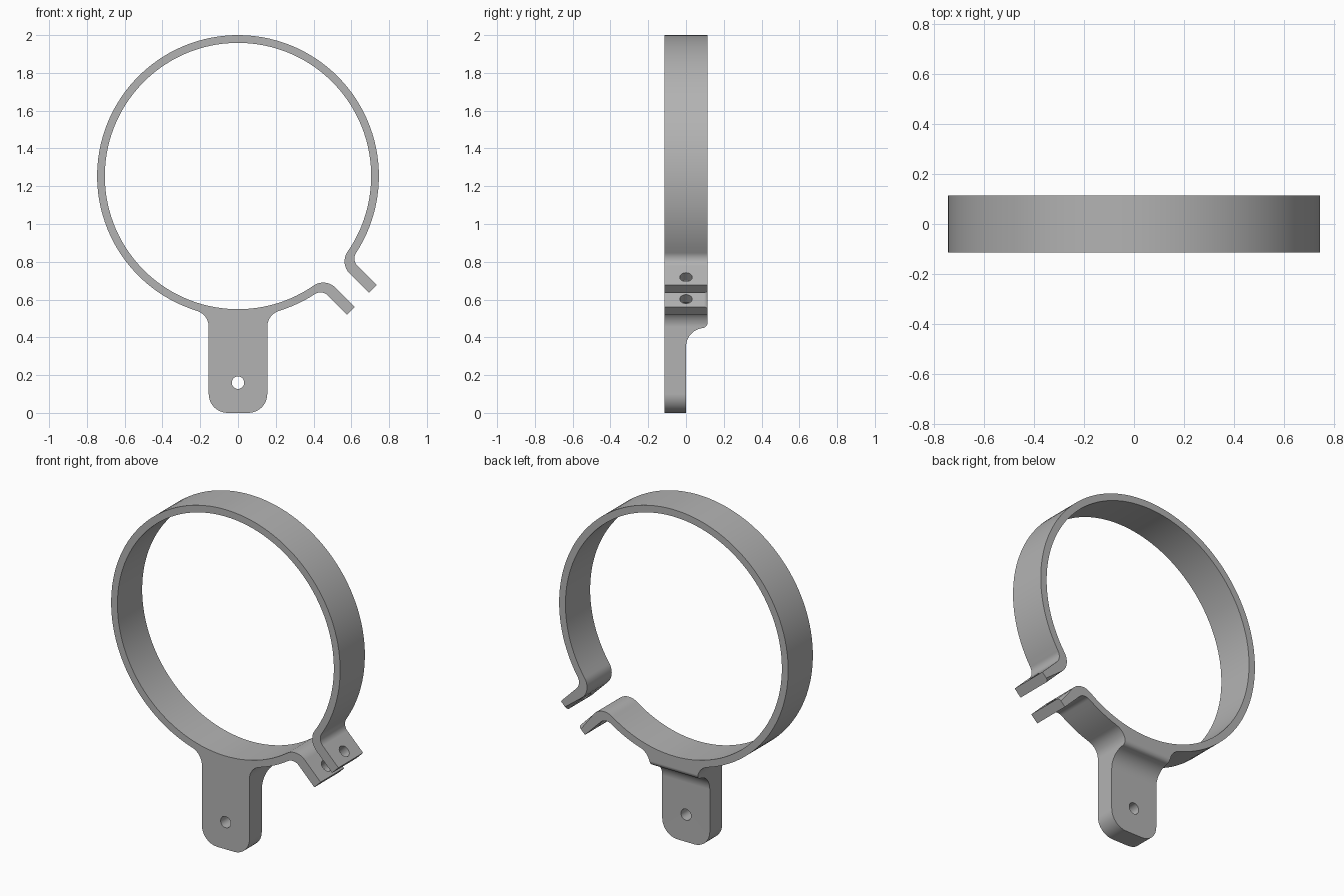
import bpy, bmesh
from math import sin, cos, pi, sqrt, atan2, radians, ceil
from mathutils import Vector, Matrix

cube = bpy.data.objects.get("Cube")
if cube:
    bpy.data.objects.remove(cube)

CZ = 1.254                    # ring centre height
R_OUT, R_IN = 0.746, 0.705    # ring radii
DEPTH = 0.115                 # half depth along y
GAP, EAR, TIP = 0.053, 0.111, 0.928   # ear faces either side of the split, ear end
ARM, CORNER = 0.155, 0.1      # mounting arm half width and corner radius
EAR_AXIS, ARM_AXIS = radians(-45), radians(-90)


def local(axis, u, v):
    """Point u outward along a radial axis and v across it."""
    return Vector((u * cos(axis) - v * sin(axis), u * sin(axis) + v * cos(axis)))


def fillet(axis, ring_r, width, r, s, n=12):
    """Arc from the ring to a straight side at offset s * width."""
    v = s * (width + r)
    u = sqrt((ring_r + r) ** 2 - v * v)
    a0 = atan2(-v, -u)
    sweep = (-s * pi / 2 - a0 + pi) % (2 * pi) - pi
    return [local(axis, u + r * cos(a0 + sweep * i / n), v + r * sin(a0 + sweep * i / n))
            for i in range(n + 1)]


def ring_arc(r, p, q):
    """Points strictly between p and q, counterclockwise on the ring."""
    a = atan2(p.y, p.x)
    sweep = (atan2(q.y, q.x) - a) % (2 * pi)
    n = ceil(sweep / radians(3))
    return [Vector((r * cos(a + sweep * i / n), r * sin(a + sweep * i / n))) for i in range(1, n)]


def arc(cx, cy, r, a0, a1, n=10):
    return [Vector((cx + r * cos(radians(a0 + (a1 - a0) * i / n)),
                    cy + r * sin(radians(a0 + (a1 - a0) * i / n)))) for i in range(n + 1)]


def prism(name, points, to_3d, lo, hi, round_from=None):
    """Extrude an outline; optionally round the far edges from one index on."""
    bm = bmesh.new()
    a = [bm.verts.new(to_3d(p, lo)) for p in points]
    b = [bm.verts.new(to_3d(p, hi)) for p in points]
    bm.faces.new(a)
    bm.faces.new(b[::-1])
    n = len(points)
    for i in range(n):
        bm.faces.new((a[i], b[i], b[(i + 1) % n], a[(i + 1) % n]))
    if round_from is not None:
        edges = [bm.edges.get((b[i], b[i + 1])) for i in range(round_from, n - 1)]
        bmesh.ops.bevel(bm, geom=edges, offset=0.02, segments=5, profile=0.5,
                        affect='EDGES', clamp_overlap=False)
    bmesh.ops.recalc_face_normals(bm, faces=bm.faces)
    return finish(name, bm)


def finish(name, bm):
    mesh = bpy.data.meshes.new(name)
    bm.to_mesh(mesh)
    bm.free()
    obj = bpy.data.objects.new(name, mesh)
    bpy.context.collection.objects.link(obj)
    return obj


def cylinder(name, centre, axis, r, length):
    bm = bmesh.new()
    turn = Vector(axis).to_track_quat('Z', 'Y').to_matrix().to_4x4()
    bmesh.ops.create_cone(bm, cap_ends=True, segments=32, radius1=r, radius2=r, depth=length,
                          matrix=Matrix.Translation(centre) @ turn)
    return finish(name, bm)


# Outline: ring, mounting arm and two clamp ears
ear_top = fillet(EAR_AXIS, R_OUT, EAR, 0.055, 1)
ear_low = fillet(EAR_AXIS, R_OUT, EAR, 0.055, -1)
arm_left = fillet(ARM_AXIS, R_OUT, ARM, 0.09, -1)
arm_right = fillet(ARM_AXIS, R_OUT, ARM, 0.09, 1)
lip_top = fillet(EAR_AXIS, R_IN, GAP, 0.09, 1)
lip_low = fillet(EAR_AXIS, R_IN, GAP, 0.09, -1)
foot = CORNER - CZ

outer = ear_top[::-1] + ring_arc(R_OUT, ear_top[0], arm_left[0]) + arm_left
outer += arc(CORNER - ARM, foot, CORNER, 180, 270) + arc(ARM - CORNER, foot, CORNER, 270, 360)
outer += arm_right[::-1] + ring_arc(R_OUT, arm_right[0], ear_low[0]) + ear_low
outer.append(local(EAR_AXIS, TIP, -EAR))
inner = [local(EAR_AXIS, TIP, -GAP)] + lip_low[::-1]
inner += ring_arc(R_IN, lip_top[0], lip_low[0])[::-1] + lip_top
inner.append(local(EAR_AXIS, TIP, GAP))
outline = outer + inner + [local(EAR_AXIS, TIP, EAR)]

# The last outline edge is the upper ear end, which stays sharp
order = outline[-1:] + outline[:-1]
clamp = prism("ring_clamp", order, lambda p, y: (p.x, y, p.y + CZ),
              -DEPTH, DEPTH, round_from=len(outer) + 1)

# Cutters: cove behind the arm, arm screw hole, ear bolt hole
cove = [Vector((0, -0.1))] + arc(0.1, 0.35, 0.1, 180, 98) + arc(0.085, 0.479, 0.03, 270, 360)
cove += [Vector((0.3, 0.479)), Vector((0.3, -0.1))]
bolt = local(EAR_AXIS, 0.868, 0)
cutters = [
    prism("arm_cove_cutter", cove, lambda p, x: (x, p.x, p.y), -0.3, 0.3),
    cylinder("arm_hole_cutter", (0, 0, 0.16), (0, 1, 0), 0.033, 0.6),
    cylinder("bolt_hole_cutter", (bolt.x, 0, bolt.y + CZ), (1, 0, 1), 0.033, 0.4),
]
bpy.ops.object.select_all(action='DESELECT')
bpy.context.view_layer.objects.active = clamp
clamp.select_set(True)
for cutter in cutters:
    cutter.hide_render = True
    mod = clamp.modifiers.new(cutter.name, 'BOOLEAN')
    mod.operation, mod.solver, mod.object = 'DIFFERENCE', 'EXACT', cutter
    bpy.ops.object.modifier_apply(modifier=mod.name)
    bpy.data.objects.remove(cutter)

# Plain grey finish
grey = bpy.data.materials.new("plain_grey")
grey.use_nodes = True
colour = (0.45, 0.45, 0.45, 1)
grey.diffuse_color = colour
grey.node_tree.nodes["Principled BSDF"].inputs["Base Color"].default_value = colour
clamp.data.materials.clear()
clamp.data.materials.append(grey)
bpy.ops.object.shade_smooth_by_angle(angle=radians(30))
weighted = clamp.modifiers.new("even_shading", 'WEIGHTED_NORMAL')
weighted.keep_sharp = True
